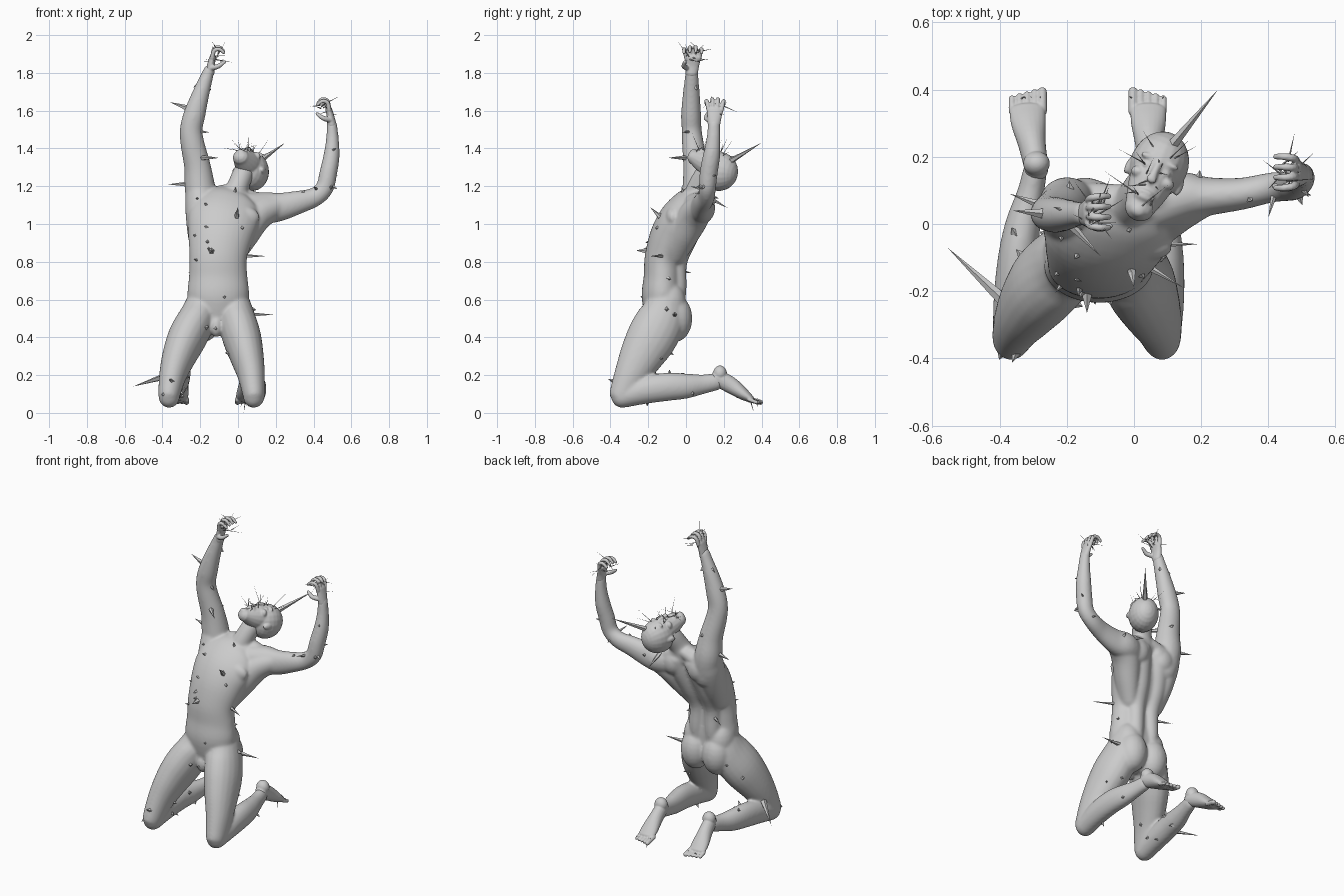
import bpy, bmesh, math, random
from mathutils import Vector, Matrix

cube = bpy.data.objects.get("Cube")
if cube:
    bpy.data.objects.remove(cube, do_unlink=True)
random.seed(7)

grey = bpy.data.materials.new("stone grey")
grey.use_nodes = True
GREY = (0.6, 0.6, 0.6, 1)
grey.diffuse_color = GREY
grey.node_tree.nodes["Principled BSDF"].inputs["Base Color"].default_value = GREY


def loft(bm, secs, side=(1, 0, 0), n=20, steps=4):
    """Round-ended tube through sections (x, y, z, half width along side, half depth)."""
    p = [Vector(s) for s in secs]
    pts = []
    for i in range(len(p) - 1):
        a, b, c, d = p[max(i - 1, 0)], p[i], p[i + 1], p[min(i + 2, len(p) - 1)]
        for k in range(steps):
            t = k / steps
            pts.append(0.5 * (2 * b + (c - a) * t + (2 * a - 5 * b + 4 * c - d) * t * t
                              + (3 * b - a - 3 * c + d) * t ** 3))
    pts.append(p[-1])
    cen = [Vector(q[:3]) for q in pts]
    rows = [(cen[i], q[3], q[4], (cen[min(i + 1, len(cen) - 1)] - cen[max(i - 1, 0)]).normalized())
            for i, q in enumerate(pts)]

    def cap(row, sign):
        c, a, b, t = row
        r = min(a, b)
        return [(c + t * sign * r * math.sin(f), a * math.cos(f), b * math.cos(f), t)
                for f in (0.45, 0.9, 1.3)]
    rows = cap(rows[0], -1)[::-1] + rows + cap(rows[-1], 1)
    rings = []
    for c, a, b, t in rows:
        u = Vector(side)
        u = (u - t * u.dot(t)).normalized()
        v = t.cross(u)
        rings.append([bm.verts.new(c + u * a * math.cos(w) + v * b * math.sin(w))
                      for w in (2 * math.pi * k / n for k in range(n))])
    for r0, r1 in zip(rings, rings[1:]):
        for k in range(n):
            bm.faces.new((r0[k], r0[(k + 1) % n], r1[(k + 1) % n], r1[k]))
    bm.faces.new(rings[0][::-1])
    bm.faces.new(rings[-1])


def blob(bm, loc, size, basis=None):
    m = Matrix.Translation(loc) @ (basis or Matrix()) @ Matrix.Diagonal((*size, 1))
    bmesh.ops.create_uvsphere(bm, u_segments=20, v_segments=12, radius=1, matrix=m)


def add(name, bm):
    bmesh.ops.recalc_face_normals(bm, faces=bm.faces)
    me = bpy.data.meshes.new(name)
    bm.to_mesh(me)
    bm.free()
    ob = bpy.data.objects.new(name, me)
    bpy.context.collection.objects.link(ob)
    me.materials.append(grey)
    return ob


def fuse(name, bm, voxel, smooth):
    """Merge overlapping masses into one smooth skin."""
    ob = add(name, bm)
    rm = ob.modifiers.new("fuse", 'REMESH')
    rm.mode, rm.voxel_size = 'VOXEL', voxel
    sm = ob.modifiers.new("soften", 'SMOOTH')
    sm.factor, sm.iterations = 0.5, smooth
    bpy.context.view_layer.update()
    dg = bpy.context.evaluated_depsgraph_get()
    me = bpy.data.meshes.new_from_object(ob.evaluated_get(dg))
    ob.modifiers.clear()
    ob.data = me
    me.materials.clear()
    me.materials.append(grey)
    me.polygons.foreach_set("use_smooth", [True] * len(me.polygons))
    return ob


# Torso core
bm = bmesh.new()
loft(bm, [(-.11, -.115, .52, .14, .102), (-.105, -.125, .62, .163, .11), (-.105, -.122, .72, .155, .102),
          (-.105, -.117, .82, .152, .102), (-.093, -.077, .93, .172, .115), (-.075, -.03, 1.03, .188, .11),
          (-.05, .02, 1.11, .165, .085), (-.03, .055, 1.15, .11, .055)], n=32)
# Back muscles, shoulder blades, chest, buttocks, hips and collar slopes on both sides
for s in (-1, 1):
    loft(bm, [(-.105 + s * .055, -.06, .56, .05, .052), (-.105 + s * .055, -.052, .66, .05, .055),
              (-.105 + s * .052, -.045, .8, .052, .052), (-.095 + s * .06, 0, .93, .063, .064),
              (-.07 + s * .065, .045, 1.04, .066, .065), (-.05 + s * .065, .085, 1.11, .06, .047)])
    blob(bm, (-.055 + s * .09, .085, 1.09), (.07, .054, .078))
    blob(bm, (-.065 + s * .085, -.07, 1.035), (.095, .042, .06))
    blob(bm, (-.107 + s * .075, -.058, .5), (.09, .092, .125))
    blob(bm, (-.107 + s * .085, -.09, .58), (.08, .09, .12))
    loft(bm, [(-.03 + s * .02, .08, 1.17, .04, .035), (-.04 + s * .12, .08, 1.13, .045, .045)], side=(0, 1, 0))
# Wide muscles running from the ribs to each arm, and the groin
loft(bm, [(-.19, -.06, .86, .06, .07), (-.2, -.01, .97, .07, .085), (-.2, .04, 1.1, .08, .09), (-.205, .06, 1.2, .07, .07)])
loft(bm, [(-.01, -.07, .84, .05, .07), (.04, -.015, .94, .07, .08), (.1, .04, 1.04, .08, .085), (.2, .08, 1.09, .06, .065)])
blob(bm, (-.115, -.185, .46), (.035, .045, .06))
# Neck
loft(bm, [(-.03, .045, 1.13, .068, .068), (0, .07, 1.2, .058, .06),
          (.025, .105, 1.26, .057, .06), (.05, .14, 1.3, .055, .058)])
# Right arm, raised
loft(bm, [(-.18, .05, 1.05, .08, .075), (-.2, .06, 1.18, .082, .08), (-.214, .052, 1.3, .071, .067),
          (-.24, .037, 1.42, .064, .058), (-.248, .03, 1.5, .06, .053), (-.23, .027, 1.58, .058, .053),
          (-.2, .028, 1.68, .047, .046), (-.165, .03, 1.78, .034, .036), (-.153, .03, 1.815, .029, .035)])
# Left arm, out then bent up
loft(bm, [(.06, .05, 1.08, .075, .085), (.14, .08, 1.085, .076, .085), (.22, .082, 1.09, .058, .076),
          (.32, .09, 1.115, .048, .062), (.405, .108, 1.142, .045, .051), (.458, .113, 1.19, .045, .048),
          (.478, .12, 1.27, .048, .047), (.495, .135, 1.36, .046, .043), (.5, .145, 1.45, .037, .034),
          (.497, .148, 1.53, .032, .027)], side=(0, 1, 0))
# Legs: per side, the x of each thigh, shin and foot section
LEGS = [((-.185, -.215, -.268, -.312, -.345, -.365), (-.365, -.358, -.347, -.33, -.308, -.294),
         (-.29, -.303, -.314, -.318)),
        ((-.025, -.008, .02, .047, .07, .083), (.083, .09, .09, .08, .064, .052), (.05, .045, .043, .042))]
THIGH = [(-.11, .58, .09, .1), (-.13, .5, .1, .128), (-.18, .4, .103, .134),
         (-.237, .3, .09, .117), (-.29, .2, .073, .092), (-.338, .098, .058, .07)]
SHIN = [(-.34, .085, .056, .06), (-.22, .12, .06, .073), (-.1, .138, .058, .075),
        (0, .142, .053, .067), (.09, .152, .041, .052), (.16, .165, .036, .046)]
FOOT = [(.165, .185, .036, .045), (.235, .148, .041, .044), (.3, .102, .052, .033), (.34, .075, .053, .021)]
for thigh_x, shin_x, _ in LEGS:
    for x_row, rows in ((thigh_x, THIGH), (shin_x, SHIN)):
        loft(bm, [(x, *r) for x, r in zip(x_row, rows)])
body = fuse("body", bm, .0064, 20)

# Feet with heels and five toes
for name, xs in zip(("right_foot", "left_foot"), LEGS):
    bm = bmesh.new()
    loft(bm, [(x, *r) for x, r in zip(xs[2], FOOT)])
    blob(bm, (xs[2][0], .18, .208), (.04, .037, .043))
    fx = xs[2][3]
    for i in range(5):
        inner = i if fx > 0 else 4 - i
        tx = fx + (i - 2) * .0225
        r = .0145 if inner == 0 else .0105
        tip = .408 - .006 * inner
        loft(bm, [(tx, .335, .07, r, r), (tx, tip - r, .056, r, r)], n=10)
    fuse(name, bm, .004, 4)

# Head, thrown back: axes are left, front and crown
crown = Vector((.4, .9, -.15)).normalized()
left = crown.cross(Vector((.03, .15, .98))).normalized()
face = left.cross(crown)
if face.z < 0:
    face = -face
HEAD = Vector((.07, .165, 1.285))
basis = Matrix((left, face, crown)).transposed().to_4x4()


def hp(x, y, z):
    return HEAD + left * x + face * y + crown * z


def head_loft(bm, secs):
    loft(bm, [(*hp(*s[:3]), *s[3:]) for s in secs], side=left, n=16)


bm = bmesh.new()
blob(bm, hp(0, -.005, .012), (.087, .104, .103), basis)
head_loft(bm, [(0, .02, -.01, .072, .076), (0, .03, -.07, .064, .068), (0, .046, -.135, .046, .042)])
head_loft(bm, [(0, .092, .0, .011, .011), (0, .103, -.035, .012, .013), (0, .108, -.054, .016, .011)])
blob(bm, hp(0, .078, -.1), (.034, .021, .026), basis)
blob(bm, hp(0, .09, -.093), (.025, .013, .007), basis)
blob(bm, hp(0, .088, -.11), (.022, .013, .007), basis)
blob(bm, hp(0, .068, -.148), (.027, .022, .022), basis)
for s in (-1, 1):
    blob(bm, hp(s * .034, .083, .01), (.027, .013, .01), basis)
    blob(bm, hp(s * .031, .083, -.016), (.015, .011, .009), basis)
    blob(bm, hp(s * .045, .066, -.042), (.024, .024, .018), basis)
    blob(bm, hp(s * .082, -.008, -.025), (.01, .017, .028), basis)
head = fuse("head", bm, .0048, 5)


# Clawing hands: fingers curl toward the middle
def hand(name, w, s):
    x, y, z = w
    bm = bmesh.new()
    loft(bm, [(x, y, z - .02, .033, .025), (x + s * .006, y + .002, z + .02, .038, .02),
              (x + s * .016, y + .006, z + .06, .044, .018)], side=(0, 1, 0))
    for i, f in enumerate((-1.5, -.5, .5, 1.5)):
        k = 1.1 if i in (1, 2) else .9
        fy = y + .006 + f * .023
        loft(bm, [(x + s * .014, fy, z + .06, .012, .012), (x + s * .024, fy + f * .005, z + .06 + .042 * k, .0115, .0115),
                  (x + s * .052, fy + f * .008, z + .06 + .05 * k, .0105, .0105),
                  (x + s * .075, fy + f * .008, z + .06 + .03 * k, .0085, .0085)], side=(0, 1, 0), n=10)
    loft(bm, [(x + s * .005, y - .02, z + .005, .016, .015), (x + s * .045, y - .04, z + .015, .014, .013),
              (x + s * .078, y - .036, z + .038, .009, .009)], side=(0, 1, 0), n=10)
    fuse(name, bm, .0038, 2)


WRISTS = ((-.15, .03, 1.82), (.497, .148, 1.545))
hand("right_hand", WRISTS[0], 1)
hand("left_hand", WRISTS[1], -1)

# Spikes
bpy.context.view_layer.update()
bm = bmesh.new()


def spike(a, b, r, sides=5):
    a, b = Vector(a), Vector(b)
    d = b - a
    m = Matrix.Translation((a + b) / 2) @ d.to_track_quat('Z', 'Y').to_matrix().to_4x4()
    bmesh.ops.create_cone(bm, cap_ends=True, segments=sides, radius1=r, radius2=0, depth=d.length, matrix=m)


# Large thorns: base, tip, radius
for a, b, r in [((.11, .23, 1.33), (.25, .4, 1.43), .017), ((-.38, -.235, .195), (-.555, -.07, .14), .02),
                ((.05, -.06, .52), (.19, -.06, .52), .014), ((.03, -.12, .83), (.148, -.19, .83), .012),
                ((-.14, -.19, .855), (-.14, -.265, .86), .022), ((-.01, -.12, 1.02), (.0, -.19, 1.09), .019),
                ((-.26, .03, 1.61), (-.36, .04, 1.645), .018), ((-.22, .03, 1.49), (-.15, -.02, 1.485), .014),
                ((-.2, .01, 1.35), (-.1, -.095, 1.35), .016), ((-.26, .05, 1.21), (-.37, .09, 1.21), .016),
                ((.1, .12, 1.14), (.11, .22, 1.085), .014), ((.49, .13, 1.25), (.53, .16, 1.26), .013),
                ((.42, .1, 1.18), (.4, .02, 1.2), .012), ((-.2, .04, 1.75), (-.24, .05, 1.72), .01),
                ((-.19, -.02, .75), (-.27, .03, .74), .01), ((.04, .34, .07), (.03, .36, 0), .004)]:
    spike(a, b, r)

# Broken shards on the front and scattered over the skin
SHARDS = [(-.23, -.15, .94), (-.23, -.2, .81), (-.165, -.2, .91), (-.01, -.14, 1.05), (.02, -.15, .98),
          (-.17, -.1, 1.11), (-.22, -.05, 1.14), (-.07, -.25, .61), (-.12, -.22, .45), (-.39, -.38, .1)]
verts = body.data.vertices
SHARDS += [verts[random.randrange(len(verts))].co.copy() for _ in range(30)]
for q in SHARDS:
    ok, p, nrm, _ = body.closest_point_on_mesh(Vector(q))
    lean = Vector([random.uniform(-.7, .7) for _ in range(3)])
    spike(p - nrm * .008, p + (nrm + lean).normalized() * random.uniform(.012, .03), random.uniform(.009, .017), 4)

# Needles on the face
for _ in range(18):
    q = hp(random.uniform(-.06, .06), .1, random.uniform(-.14, .05))
    ok, p, nrm, _ = head.closest_point_on_mesh(q)
    lean = Vector([random.uniform(-.8, .8) for _ in range(3)])
    spike(p - nrm * .005, p + (nrm + lean).normalized() * random.uniform(.04, .13), .0022, 4)

# Needles on the hands and toes
for (x, y, z), s in zip(WRISTS, (1, -1)):
    for _ in range(11):
        a = Vector((x + s * random.uniform(.015, .06), y + random.uniform(-.03, .045), z + random.uniform(.04, .1)))
        d = Vector((random.uniform(-1, 1), random.uniform(-1, 1), random.uniform(-.3, .9))).normalized()
        b = a + d * random.uniform(.05, .12)
        b.z = min(b.z, 1.97)
        spike(a, b, .0035, 4)
for xs in LEGS:
    for i in range(5):
        a = Vector((xs[2][3] + (i - 2) * .02, .37, .06))
        spike(a, a + Vector((random.uniform(-.02, .02), .01, random.uniform(-.035, .03))), .004, 4)
add("spikes", bm)
